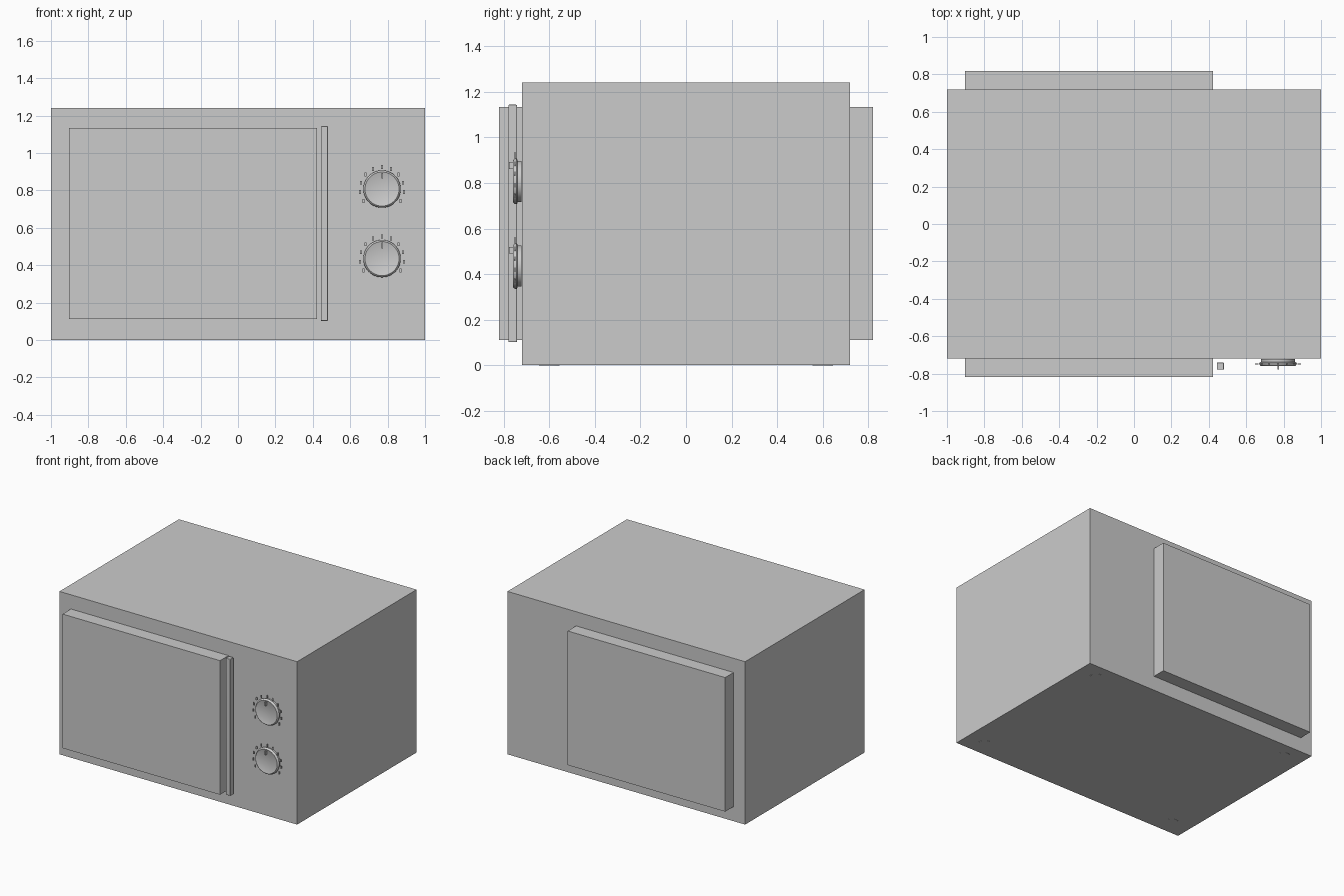
import bpy, bmesh, math
from mathutils import Matrix

if "Cube" in bpy.data.objects:
    bpy.data.objects.remove(bpy.data.objects["Cube"])


def finish(name, bm, smooth=False):
    bmesh.ops.recalc_face_normals(bm, faces=bm.faces)
    me = bpy.data.meshes.new(name)
    bm.to_mesh(me)
    bm.free()
    ob = bpy.data.objects.new(name, me)
    bpy.context.collection.objects.link(ob)
    if smooth:
        bpy.ops.object.select_all(action='DESELECT')
        ob.select_set(True)
        bpy.context.view_layer.objects.active = ob
        bpy.ops.object.shade_smooth_by_angle(angle=math.radians(35))
    return ob


def add_box(bm, lo, hi):
    size = [b - a for a, b in zip(lo, hi)]
    mid = [(a + b) / 2 for a, b in zip(lo, hi)]
    bmesh.ops.create_cube(bm, size=1, matrix=Matrix.Translation(mid) @ Matrix.Diagonal((*size, 1)))


def box(name, lo, hi, bevel=0):
    bm = bmesh.new()
    add_box(bm, lo, hi)
    ob = finish(name, bm, bevel > 0)
    if bevel:
        mod = ob.modifiers.new("round_edges", 'BEVEL')
        mod.width, mod.segments = bevel, 3
    return ob


# Casing, and the door block that runs through it to the back
box("casing", (-1, -0.718, 0.001), (1, 0.718, 1.24))
box("door_block", (-0.903, -0.819, 0.112), (0.422, 0.819, 1.132))

# Upright door handle bar
box("door_handle", (0.443, -0.779, 0.102), (0.481, -0.741, 1.143), 0.004)

# Dials: lathed knob with raised rim, pointer and a ring of marks
PROFILE = [(0, -.722), (.09, -.722), (.09, -.738), (.097, -.740), (.1, -.744),
           (.1, -.748), (.096, -.755), (.091, -.759), (.087, -.757), (0, -.757)]


def dial(name, cx, cz):
    bm = bmesh.new()
    verts = [bm.verts.new((cx + r, y, cz)) for r, y in PROFILE]
    edges = [bm.edges.new(p) for p in zip(verts, verts[1:])]
    bmesh.ops.spin(bm, geom=verts + edges, cent=(cx, 0, cz), axis=(0, 1, 0),
                   angle=math.tau, steps=48)
    bmesh.ops.remove_doubles(bm, verts=bm.verts, dist=1e-5)
    finish(name + "_knob", bm, True)
    box(name + "_pointer", (cx - .004, -.777, cz + .055), (cx + .004, -.755, cz + .085))
    bm = bmesh.new()
    for i in range(11):
        a = math.radians(90 + (i - 5) * 24 + 0) 
        a = math.radians(90 - (i - 5) * 24.5)
        x, z = cx + .118 * math.cos(a), cz + .118 * math.sin(a)
        add_box(bm, (x - .005, -.752, z - .010), (x + .005, -.747, z + .010))
    finish(name + "_marks", bm)


dial("upper_dial", 0.77, 0.807)
dial("lower_dial", 0.77, 0.435)

# Flush round feet
for sx, side in ((-1, "left"), (1, "right")):
    for sy, end in ((-1, "front"), (1, "back")):
        bm = bmesh.new()
        bmesh.ops.create_cone(bm, cap_ends=True, segments=32, radius1=.045, radius2=.045,
                              depth=.02, matrix=Matrix.Translation((sx * .845, sy * .6, .01)))
        finish(f"{end}_{side}_foot", bm, True)
